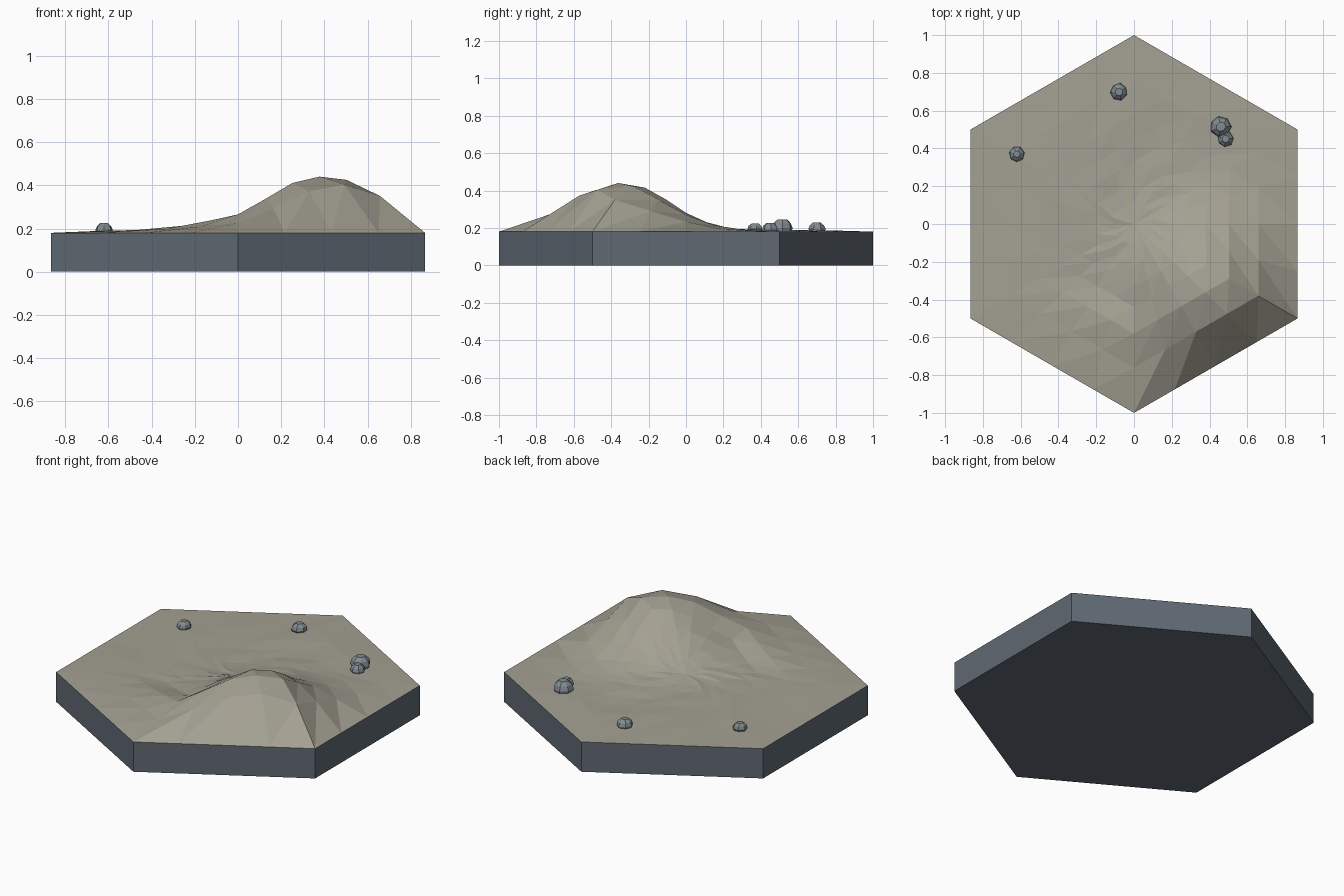
import bpy, bmesh, math, random
from mathutils import Vector

if "Cube" in bpy.data.objects:
    bpy.data.objects.remove(bpy.data.objects["Cube"])

random.seed(4)
TOP = 0.18
CORNERS = [Vector((math.cos(math.radians(a)), math.sin(math.radians(a))))
           for a in range(-30, 330, 60)]
PER_SIDE = 4
SEGS = 6 * PER_SIDE


def material(name, rgb):
    m = bpy.data.materials.new(name)
    m.diffuse_color = (*rgb, 1)
    m.use_nodes = True
    m.node_tree.nodes["Principled BSDF"].inputs["Base Color"].default_value = m.diffuse_color
    return m


def finish(bm, name, mat):
    bmesh.ops.recalc_face_normals(bm, faces=bm.faces)
    me = bpy.data.meshes.new(name)
    bm.to_mesh(me)
    bm.free()
    me.materials.append(mat)
    ob = bpy.data.objects.new(name, me)
    bpy.context.collection.objects.link(ob)
    return ob


def hex_point(k):
    side, step = divmod(k % SEGS, PER_SIDE)
    return CORNERS[side].lerp(CORNERS[(side + 1) % 6], step / PER_SIDE)


stone_dark = material("slab_grey", (0.115, 0.14, 0.17))
ground = material("dusty_ground", (0.37, 0.355, 0.29))
rock_grey = material("rock_grey", (0.22, 0.26, 0.28))

# Hexagonal slab, open under the terrain
bm = bmesh.new()
low = [bm.verts.new((c.x, c.y, 0)) for c in CORNERS]
high = [bm.verts.new((c.x, c.y, TOP)) for c in CORNERS]
bm.faces.new(low[::-1])
for i in range(6):
    j = (i + 1) % 6
    bm.faces.new((low[i], low[j], high[j], high[i]))
finish(bm, "hexagon_slab", stone_dark)


# Hill height: a rounded peak, broader towards the front right rim
def height(x, y, s):
    d2 = (x - 0.38) ** 2 + (y + 0.33) ** 2
    spread = 0.055
    if s > 0.55 and y < -0.2:
        spread = 0.09
    return TOP + 0.002 + min(0.26 * math.exp(-d2 / (2 * spread)), 0.258)


# Terrain: concentric hexagon rings around a central point
bm = bmesh.new()
rings = []
for s in (1, 0.76, 0.58, 0.44, 0.33, 0.22, 0.12):
    ring = []
    for k in range(SEGS):
        p = hex_point(k) * s
        z = TOP
        if s < 1:
            z = height(p.x, p.y, s) + random.uniform(0, 0.007)
        ring.append(bm.verts.new((p.x, p.y, z)))
    rings.append(ring)
for outer, inner in zip(rings, rings[1:]):
    for k in range(SEGS):
        j = (k + 1) % SEGS
        bm.faces.new((outer[k], outer[j], inner[j]))
        bm.faces.new((outer[k], inner[j], inner[k]))
centre = bm.verts.new((0, 0, height(0, 0, 0)))
for k in range(SEGS):
    bm.faces.new((rings[-1][k], rings[-1][(k + 1) % SEGS], centre))
finish(bm, "hill_terrain", ground)


# Rocks: faceted domes with a flat top
def rock(name, x, y, r, h, turn):
    bm = bmesh.new()
    n = 7
    prev = None
    for rad, z in ((0.85, -0.15), (1.0, 0.3), (0.85, 0.68), (0.45, 1.0)):
        ring = []
        for i in range(n):
            a = turn + math.tau * i / n
            q = r * rad * random.uniform(0.94, 1.04)
            ring.append(bm.verts.new((x + q * math.cos(a), y + q * math.sin(a), TOP + z * h)))
        if prev:
            for i in range(n):
                j = (i + 1) % n
                bm.faces.new((prev[i], prev[j], ring[j], ring[i]))
        else:
            bm.faces.new(ring[::-1])
        prev = ring
    bm.faces.new(prev)
    finish(bm, name, rock_grey)


rock("rock_left", -0.62, 0.37, 0.041, 0.045, 0.2)
rock("rock_back", -0.08, 0.70, 0.046, 0.05, 0.5)
rock("rock_right_large", 0.46, 0.515, 0.057, 0.066, 0.9)
rock("rock_right_small", 0.485, 0.45, 0.043, 0.047, 0.1)
